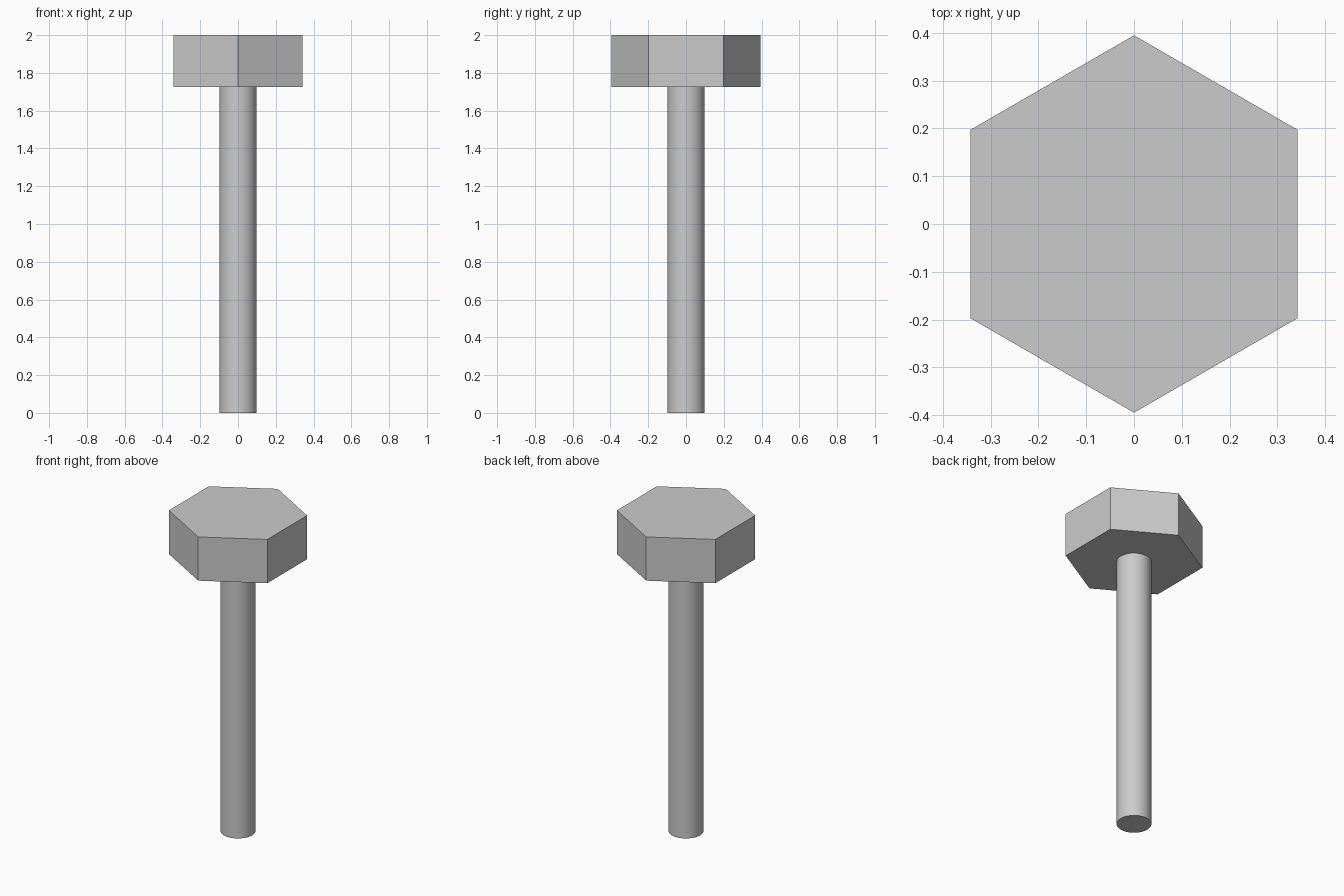
import bpy
import math

cube = bpy.data.objects.get("Cube")
if cube:
    bpy.data.objects.remove(cube, do_unlink=True)

HEAD_BOTTOM = 1.725
TOP = 2.0

# Plain grey metal
steel = bpy.data.materials.new("grey_steel")
steel.use_nodes = True
colour = (0.6, 0.6, 0.6, 1.0)
steel.diffuse_color = colour
steel.node_tree.nodes["Principled BSDF"].inputs["Base Color"].default_value = colour


def prism(name, sides, radius, bottom, top):
    """Upright closed prism with one corner on the y axis."""
    bpy.ops.mesh.primitive_cylinder_add(
        vertices=sides, radius=radius, depth=top - bottom,
        location=(0, 0, (bottom + top) / 2))
    part = bpy.context.object
    part.name = name
    part.data.materials.append(steel)
    return part


# Hexagonal head, flat faced
prism("hex_head", 6, 0.395, HEAD_BOTTOM, TOP)

# Round shank, smooth sides with sharp end rim
prism("shank", 64, 0.099, 0, HEAD_BOTTOM)
bpy.ops.object.shade_smooth_by_angle(angle=math.radians(30))
